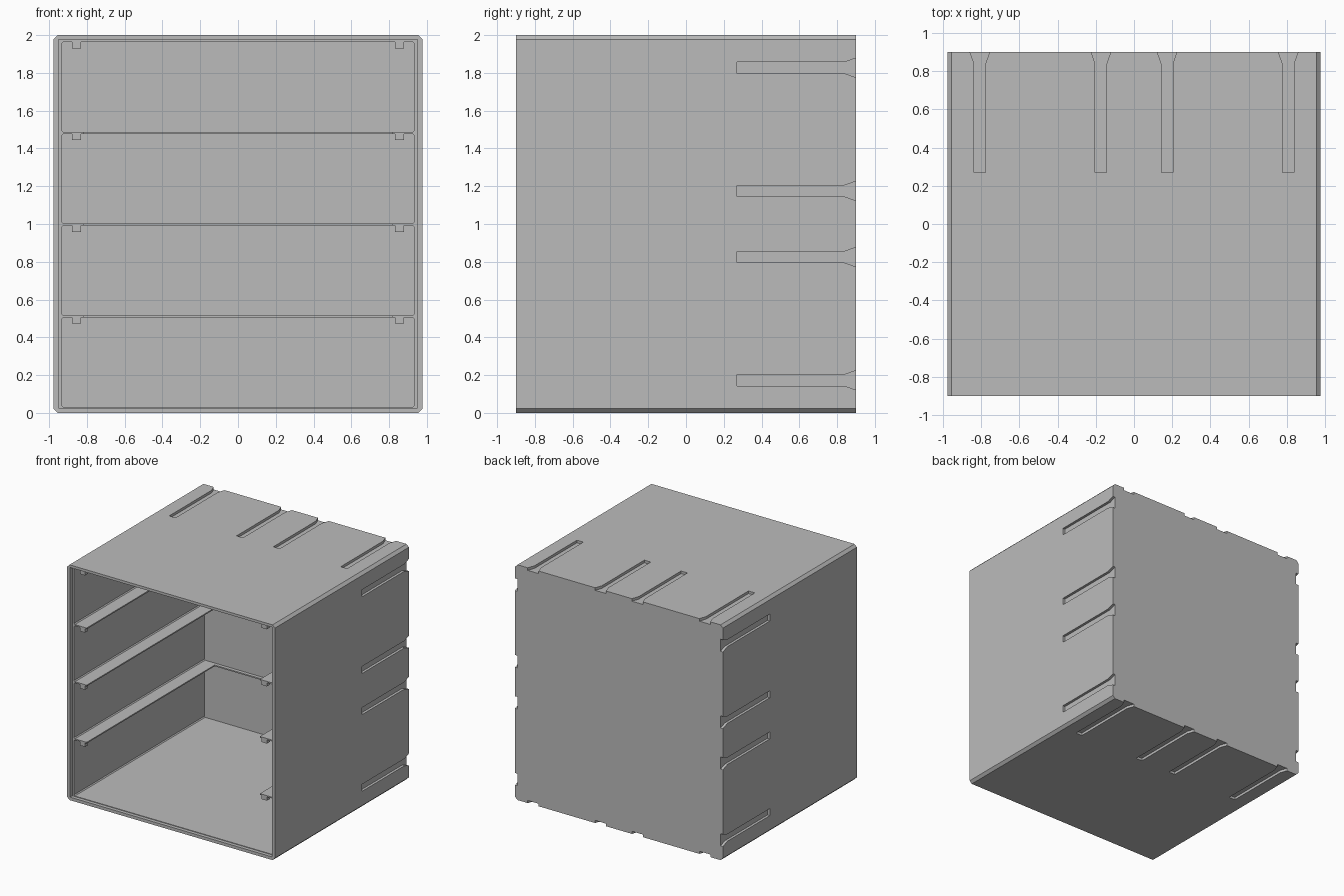
import bpy, bmesh

if "Cube" in bpy.data.objects:
    bpy.data.objects.remove(bpy.data.objects["Cube"])

W, D, H = 0.977, 0.9, 2.0      # half width, half depth, height
PITCH, CELL = 0.4857, 0.475    # drawer bay spacing and clear height
FLOOR = 0.031

grey = bpy.data.materials.new("cabinet grey")
grey.diffuse_color = (0.5, 0.5, 0.5, 1)
grey.use_nodes = True
grey.node_tree.nodes["Principled BSDF"].inputs["Base Color"].default_value = grey.diffuse_color


def prism(name, pts, place, t0, t1):
    """Extrude a 2D profile from t0 to t1; place(p, q, t) gives x, y, z."""
    bm = bmesh.new()
    lo = [bm.verts.new(place(p, q, t0)) for p, q in pts]
    hi = [bm.verts.new(place(p, q, t1)) for p, q in pts]
    bm.faces.new(lo)
    bm.faces.new(hi)
    n = len(pts)
    for i in range(n):
        j = (i + 1) % n
        bm.faces.new((lo[i], lo[j], hi[j], hi[i]))
    bmesh.ops.recalc_face_normals(bm, faces=bm.faces)
    me = bpy.data.meshes.new(name)
    bm.to_mesh(me)
    bm.free()
    me.materials.append(grey)
    ob = bpy.data.objects.new(name, me)
    bpy.context.collection.objects.link(ob)
    return ob


def along_y(p, q, t):
    return (p, t, q)


def chamfered(x, z0, z1, c):
    return [(-x + c, z0), (x - c, z0), (x, z0 + c), (x, z1 - c),
            (x - c, z1), (-x + c, z1), (-x, z1 - c), (-x, z0 + c)]


def rect(x, z0, z1):
    return [(-x, z0), (x, z0), (x, z1), (-x, z1)]


def cut(target, cutter):
    cutter.hide_render = True
    mod = target.modifiers.new("cut", 'BOOLEAN')
    mod.operation = 'DIFFERENCE'
    mod.solver = 'EXACT'
    mod.object = cutter
    bpy.context.view_layer.objects.active = target
    bpy.ops.object.modifier_apply(modifier=mod.name)
    bpy.data.objects.remove(cutter)


# Outer shell with chamfered long edges
body = prism("cabinet_body", chamfered(W, 0, H, 0.022), along_y, -D, D)

# Shallow step around the front opening
cut(body, prism("front_recess", rect(0.949, FLOOR - 0.005, 1.978), along_y, -1, -0.87))

# Four drawer bays, leaving thin shelves between them
for i in range(4):
    z = FLOOR + i * PITCH
    cut(body, prism("bay", chamfered(0.933, z, z + CELL, 0.008), along_y, -0.95, 0.88))

# Open the middle of the shelves so only side rails and a back ledge remain
cut(body, prism("core", rect(0.815, 0.2, 1.8), along_y, -0.96, 0.85))

# Connector slots with flared mouths at the back of all four sides
DEEP = 0.022


def slot(c):
    return [(c - 0.03, 0.27), (c + 0.03, 0.27), (c + 0.03, 0.84), (c + 0.055, 0.91),
            (c + 0.055, 0.95), (c - 0.055, 0.95), (c - 0.055, 0.91), (c - 0.03, 0.84)]


for s in (-1, 1):
    for c in (0.173, 0.807):
        for lo, hi in ((-0.05, DEEP), (H - DEEP, H + 0.05)):
            cut(body, prism("floor_top_slot", slot(s * c),
                            lambda p, q, t: (p, q, t), lo, hi))
    for c in (0.175, 0.827):
        for side in (-1, 1):
            cut(body, prism("side_slot", slot(1 + s * c),
                            lambda p, q, t: (side * t, q, p), W - DEEP, W + 0.05))

# Small drawer stops hanging below the front of each rail and the top
for i in range(4):
    z = FLOOR + i * PITCH + CELL
    for s, side in ((-1, "left"), (1, "right")):
        x0, x1 = s * 0.83, s * 0.88
        prism(f"drawer_stop_{side}_{i + 1}",
              [(x0, z - 0.033), (x1, z - 0.033), (x1, z + 0.004), (x0, z + 0.004)],
              along_y, -0.869, -0.83)
